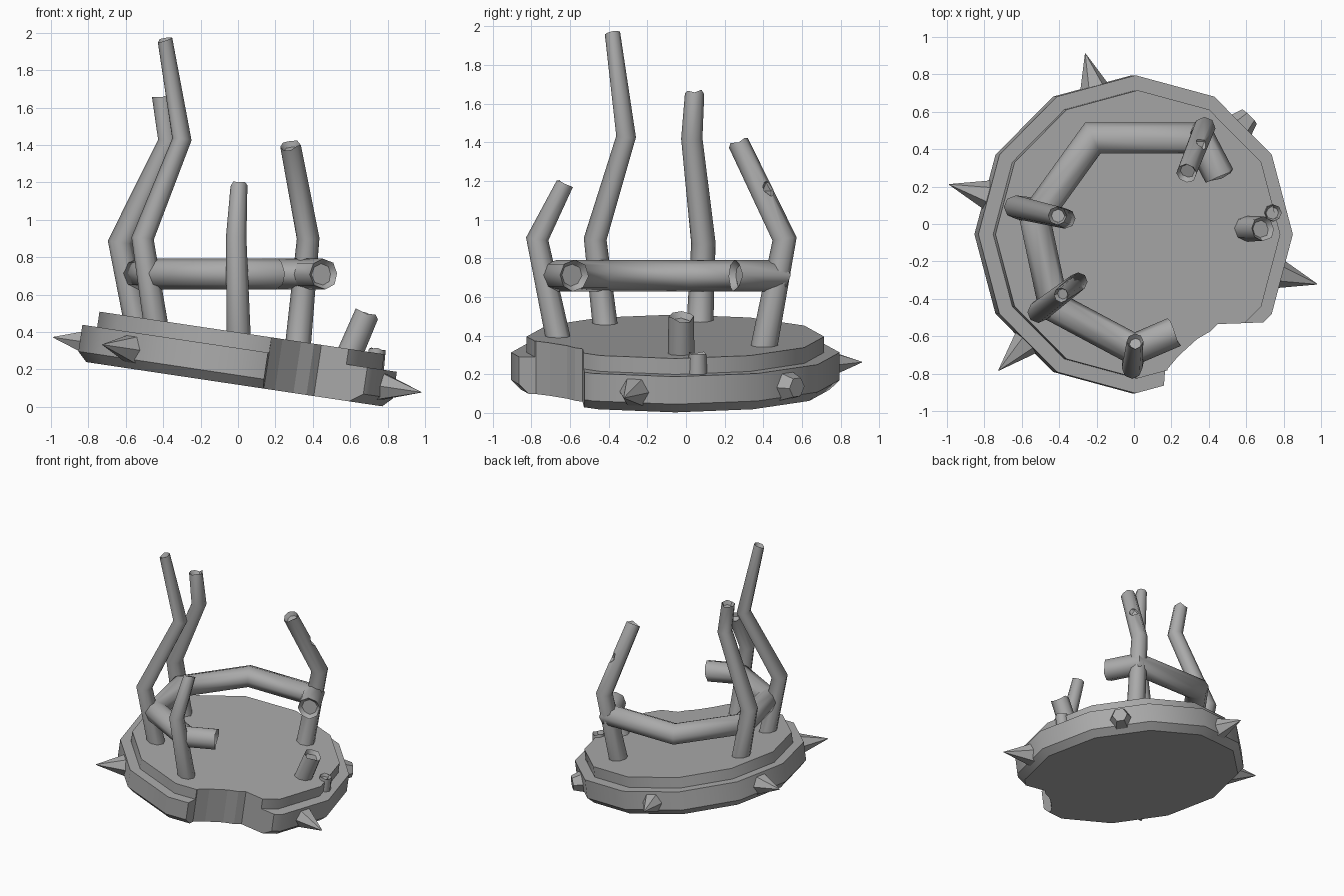
import bpy, bmesh, math, random
from mathutils import Matrix, Vector

random.seed(4)
if "Cube" in bpy.data.objects:
    bpy.data.objects.remove(bpy.data.objects["Cube"], do_unlink=True)

grey = bpy.data.materials.new("stone_grey")
grey.use_nodes = True
colour = (0.4, 0.4, 0.4, 1)
grey.diffuse_color = colour
grey.node_tree.nodes["Principled BSDF"].inputs["Base Color"].default_value = colour

# Slightly sunken frame of the base disc
TILT = Matrix.Translation((-0.02, -0.055, 0.121)) @ Matrix.Rotation(math.radians(8.5), 4, 'Y')


def finish(bm, name, angle=None):
    bmesh.ops.recalc_face_normals(bm, faces=bm.faces[:])
    mesh = bpy.data.meshes.new(name)
    bm.to_mesh(mesh)
    bm.free()
    mesh.materials.append(grey)
    obj = bpy.data.objects.new(name, mesh)
    bpy.context.collection.objects.link(obj)
    if angle:
        bpy.ops.object.select_all(action='DESELECT')
        obj.select_set(True)
        bpy.context.view_layer.objects.active = obj
        bpy.ops.object.shade_smooth_by_angle(angle=math.radians(angle))
    return obj


def skin(bm, rings):
    """Bridge successive vertex rings and return the two end caps."""
    rings = [[bm.verts.new(p) for p in ring] for ring in rings]
    n = len(rings[0])
    for a, b in zip(rings, rings[1:]):
        for i in range(n):
            j = (i + 1) % n
            bm.faces.new((a[i], a[j], b[j], b[i]))
    return bm.faces.new(rings[0][::-1]), bm.faces.new(rings[-1])


def cut(obj, cutter):
    cutter.hide_render = True
    cutter.hide_viewport = True
    mod = obj.modifiers.new("bite", 'BOOLEAN')
    mod.operation = 'DIFFERENCE'
    mod.solver = 'EXACT'
    mod.object = cutter


def tube(name, path, radii, open_start=False, sides=8):
    """Mitred pipe with broken, recessed ends."""
    pts = [Vector(p) for p in path]
    dirs = [(b - a).normalized() for a, b in zip(pts, pts[1:])]
    side = dirs[0].orthogonal().normalized()
    up = dirs[0].cross(side)
    offs = [side * math.cos(math.tau * i / sides) + up * math.sin(math.tau * i / sides)
            for i in range(sides)]
    rings = []
    for k, p in enumerate(pts):
        before, after = dirs[max(k - 1, 0)], dirs[min(k, len(dirs) - 1)]
        n = (before + after).normalized()
        mitre = [o - before * (o.dot(n) / before.dot(n)) for o in offs]
        ragged = k == len(pts) - 1 or (k == 0 and open_start)
        rings.append([p + m * radii[k] + n * (random.uniform(-0.012, 0.012) if ragged else 0)
                      for m in mitre])
        offs = [m - after * m.dot(after) for m in mitre]
    bm = bmesh.new()
    start, end = skin(bm, rings)
    bmesh.ops.recalc_face_normals(bm, faces=bm.faces[:])
    for cap, r in ((start, radii[0]), (end, radii[-1])):
        if cap is end or open_start:
            bmesh.ops.inset_individual(bm, faces=[cap], thickness=r * 0.3, depth=-0.03)
    return finish(bm, name, 50)


# Two-tier base disc with a chamfered lower rim
def circle(r, z):
    return [Vector((r * math.cos(math.tau * i / 12), r * math.sin(math.tau * i / 12), z))
            for i in range(12)]


bm = bmesh.new()
skin(bm, [circle(r, z) for r, z in ((0.80, 0), (0.85, 0.05), (0.85, 0.194),
                                    (0.77, 0.194), (0.77, 0.277))])
base = finish(bm, "base_disc", 35)
base.matrix_world = TILT

# Bite broken out of the front rim
bite = [(0.72, -0.47), (0.43, -0.48), (0.39, -0.52), (0.32, -0.56), (0.22, -0.65),
        (0.16, -0.72), (0.15, -0.85), (0.3, -1.1), (1.0, -1.1), (0.9, -0.56)]
bm = bmesh.new()
skin(bm, [[Vector((x, y, z)) for x, y in bite] for z in (-0.2, 0.5)])
notch = finish(bm, "notch_cutter")
notch.matrix_world = TILT
cut(base, notch)

# Six-sided spikes around the rim, one snapped short
for name, deg, tip, tip_r in (("spike_left_front", -15, 1.03, 0.002),
                              ("spike_stub", 45, 0.89, 0.055),
                              ("spike_back", 105, 1.0, 0.002),
                              ("spike_right", 165, 1.03, 0.002),
                              ("spike_right_front", 225, 1.03, 0.002)):
    bm = bmesh.new()
    length = tip - 0.76
    bmesh.ops.create_cone(bm, cap_ends=True, segments=6, radius1=0.1, radius2=tip_r, depth=length)
    spike = finish(bm, name)
    spike.matrix_world = (TILT @ Matrix.Rotation(math.radians(deg), 4, 'Z')
                          @ Matrix.Translation((0.76 + length / 2, 0, 0.105))
                          @ Matrix.Rotation(math.pi / 2, 4, 'Y'))

# Thick open ring carried by the posts
ring = [(0.21, -0.58), (0.0, -0.67), (-0.43, -0.44), (-0.53, 0.03),
        (-0.22, 0.46), (0.35, 0.46), (0.46, 0.25)]
tube("open_ring", [(x, y, 0.71) for x, y in ring], [0.082] * len(ring), True)

# Bent, tapering posts
tube("post_tall", [(-0.43, -0.41, 0.38), (-0.51, -0.47, 0.9), (-0.30, -0.31, 1.43),
                   (-0.39, -0.38, 1.96)], [0.066, 0.058, 0.05, 0.04])
tube("post_right", [(-0.53, 0.07, 0.4), (-0.63, 0.09, 0.88), (-0.37, 0.03, 1.42),
                    (-0.41, 0.045, 1.66)], [0.07, 0.063, 0.055, 0.05])
tube("post_front", [(0.005, -0.65, 0.33), (-0.01, -0.77, 0.9), (0.005, -0.63, 1.18)],
     [0.065, 0.055, 0.045])
back_post = tube("post_back", [(0.315, 0.39, 0.27), (0.375, 0.51, 0.9), (0.28, 0.27, 1.4)],
                 [0.07, 0.06, 0.055])

# Chip knocked out of the back post
bm = bmesh.new()
bmesh.ops.create_icosphere(bm, subdivisions=1, radius=0.05)
chip = finish(bm, "chip_cutter")
chip.location = (0.375, 0.44, 1.17)
cut(back_post, chip)

# Broken post remains on the left
tube("post_stub", [(0.57, -0.025, 0.22), (0.69, -0.025, 0.5)], [0.07, 0.066])
tube("small_stub", [(0.73, 0.06, 0.2), (0.745, 0.06, 0.31)], [0.05, 0.045])
